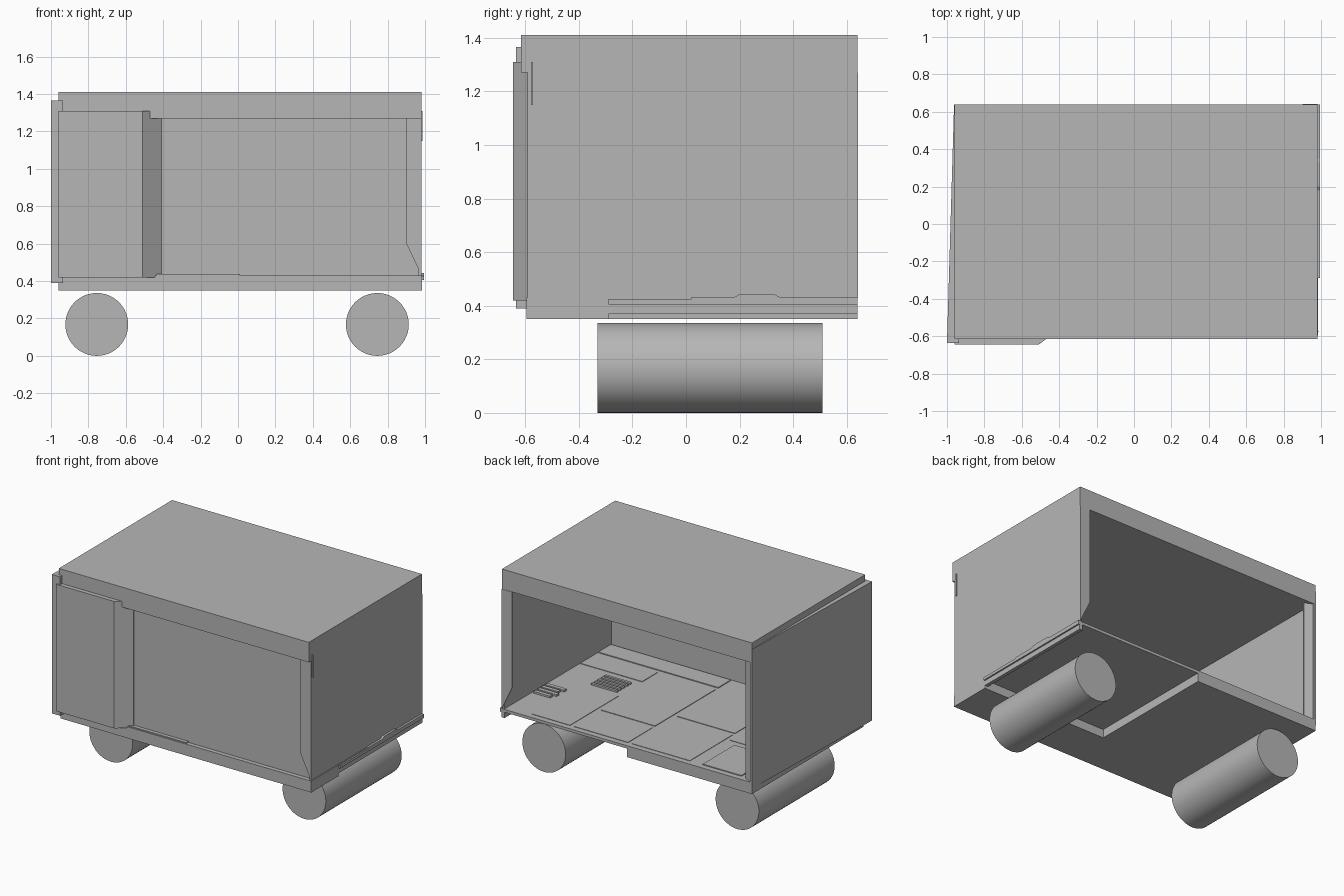
import bpy, bmesh, math

if "Cube" in bpy.data.objects:
    bpy.data.objects.remove(bpy.data.objects["Cube"])

GREY = bpy.data.materials.new("dark_grey")
GREY.diffuse_color = (.47, .47, .47, 1)
GREY.use_nodes = True
GREY.node_tree.nodes["Principled BSDF"].inputs["Base Color"].default_value = GREY.diffuse_color


def finish(name, bm, flip=False):
    bmesh.ops.recalc_face_normals(bm, faces=bm.faces)
    if flip:
        bmesh.ops.reverse_faces(bm, faces=bm.faces)
    me = bpy.data.meshes.new(name)
    bm.to_mesh(me)
    bm.free()
    me.materials.append(GREY)
    ob = bpy.data.objects.new(name, me)
    bpy.context.collection.objects.link(ob)
    return ob


def loft(name, a, b, flip=False):
    """Closed solid between two matching point loops."""
    bm = bmesh.new()
    va = [bm.verts.new(p) for p in a]
    vb = [bm.verts.new(p) for p in b]
    bm.faces.new(va)
    bm.faces.new(vb)
    n = len(a)
    for i in range(n):
        j = (i + 1) % n
        bm.faces.new((va[i], va[j], vb[j], vb[i]))
    return finish(name, bm, flip)


def prism_z(name, pts, z0, z1, flip=False):
    return loft(name, [(x, y, z0) for x, y in pts], [(x, y, z1) for x, y in pts], flip)


def prism_x(name, pts, x0, x1):
    return loft(name, [(x0, y, z) for y, z in pts], [(x1, y, z) for y, z in pts])


def box(name, x0, x1, y0, y1, z0, z1):
    return prism_z(name, [(x0, y0), (x1, y0), (x1, y1), (x0, y1)], z0, z1)


# Roof slab
box("roof", -.96, .98, -.615, .64, 1.27, 1.41)

# Side walls
box("right_wall", .965, .98, -.585, .635, .42, 1.28)
box("left_wall", -.96, -.945, -.6, .64, .42, 1.28)

# Flared outer skin on the left side (inward-facing shell)
prism_z("left_skin", [(-.962, .64), (-1, -.635), (-.935, -.635), (-.945, .635)],
        .39, 1.365, flip=True)

# Thick angled front panel, left of the recess
prism_z("front_left_panel",
        [(-.96, -.645), (-.51, -.645), (-.41, -.57), (-.41, -.55), (-.96, -.55)],
        .42, 1.31)

# Recessed front panel
box("front_panel", -.42, .97, -.565, -.55, .42, 1.28)

# Flat lips on the right wall with a cut-off lower corner (inward-facing shells)
LIP = [(.981, 1.27), (.9, 1.27), (.9, .6), (.981, .43)]
for name, y0, y1 in (("front_lip", -.592, -.585), ("back_lip", .635, .642)):
    loft(name, [(x, y0, z) for x, z in LIP], [(x, y1, z) for x, z in LIP], flip=True)

# Back post on the left wall
prism_z("back_left_post", [(-.96, .64), (-.89, .61), (-.89, .6), (-.95, .6)], .42, 1.28)

# Base: thick L-shape with a thin floor over the undercut corner
prism_z("base", [(-.96, -.595), (.985, -.595), (.985, -.29), (.01, -.29),
                 (.01, .64), (-.96, .64)], .35, .43)
box("thin_floor", .01, .985, -.29, .64, .41, .43)
box("side_sill", .96, .985, -.29, .64, .37, .42)
box("front_sill", -.44, .01, -.59, -.555, .43, .438)

# Stepped trim along the right sill
prism_x("sill_trim", [(-.29, .405), (.64, .405), (.64, .432), (.35, .432), (.33, .443),
                      (.2, .443), (.18, .432), (.02, .432), (.02, .425), (-.29, .425)],
        .975, .995)
box("wall_slot_upper", .98, .986, -.578, -.572, 1.15, 1.31)

# Floor plates
PLATES = [
    (.03, .96, -.54, -.40, .006), (.03, .45, -.37, .30, .004),
    (.48, .96, -.37, -.20, .004), (.48, .78, .06, .60, .003),
    (.03, .45, .33, .60, .003), (-.45, 0, -.50, .10, .004),
    (-.45, 0, .13, .60, .003), (-.90, -.48, -.50, .20, .003),
    (-.85, -.55, .25, .60, .006),
]
for i, (x0, x1, y0, y1, h) in enumerate(PLATES):
    box(f"floor_plate_{i}", x0, x1, y0, y1, .425, .43 + h)

# Vent slats and stepped blocks on the floor
for i in range(5):
    y = -.14 + i * .036
    box(f"vent_slat_{i}", .52, .72, y, y + .018, .425, .442)
for i in range(4):
    y = .18 + i * .042
    box(f"step_block_{i}", .80 + .02 * (i % 2), .95, y, y + .028, .425, .443)

# Rollers: smooth sides with inward-facing end discs
for side, x in (("left", -.755), ("right", .745)):
    bm = bmesh.new()
    bmesh.ops.create_cone(bm, cap_ends=True, segments=48, radius1=.168, radius2=.168,
                          depth=.84)
    caps = [f for f in bm.faces if len(f.verts) > 4]
    bmesh.ops.split(bm, geom=caps)
    bmesh.ops.reverse_faces(bm, faces=[f for f in bm.faces if len(f.verts) > 4])
    for f in bm.faces:
        f.smooth = len(f.verts) == 4
    me = bpy.data.meshes.new(f"roller_{side}")
    bm.to_mesh(me)
    bm.free()
    me.materials.append(GREY)
    ob = bpy.data.objects.new(f"roller_{side}", me)
    ob.location = (x, .09, .168)
    ob.rotation_euler = (math.pi / 2, 0, 0)
    bpy.context.collection.objects.link(ob)
